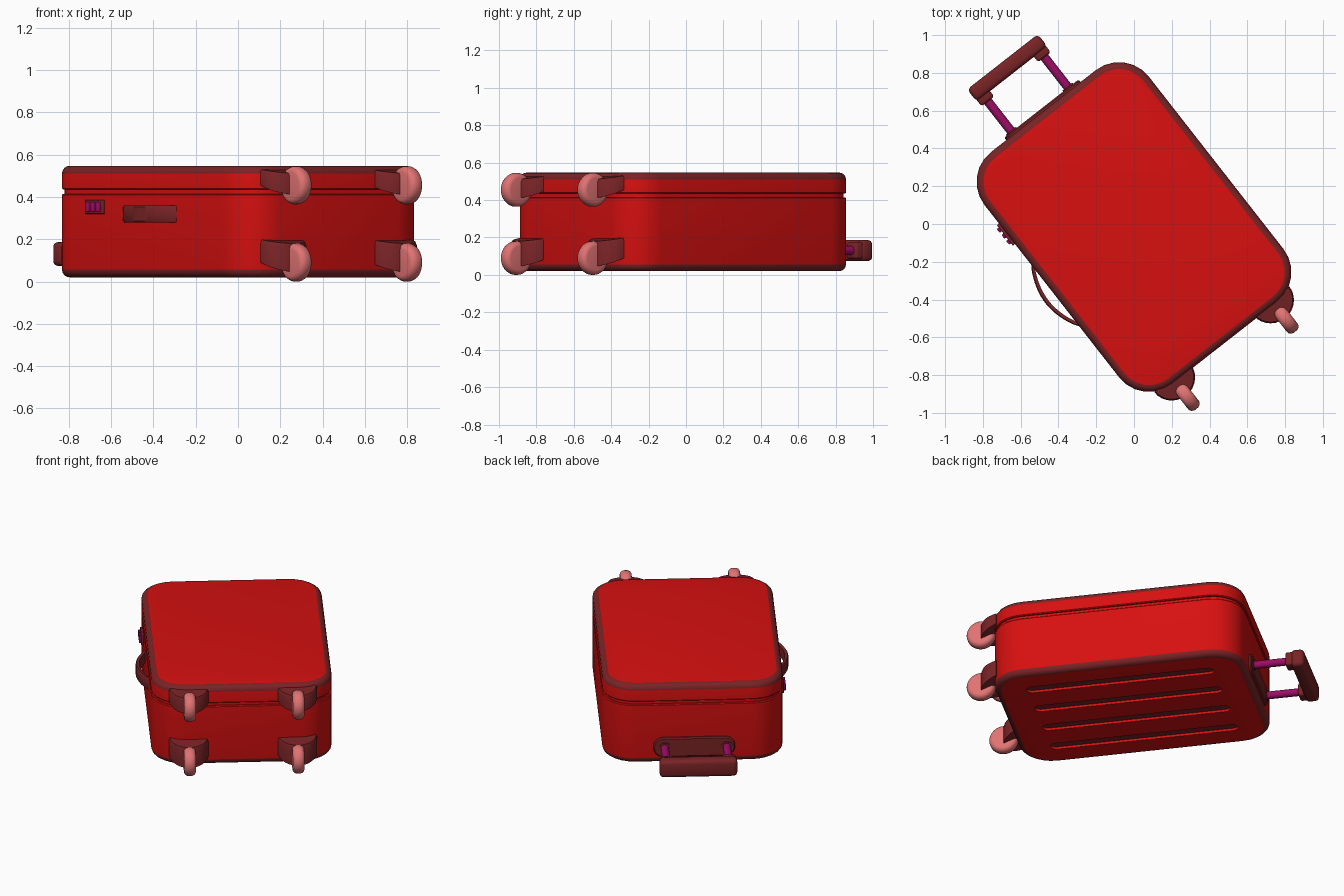
import bpy, bmesh, math
from mathutils import Matrix, Vector

if "Cube" in bpy.data.objects:
    bpy.data.objects.remove(bpy.data.objects["Cube"])

# Local frame: x runs from handle end to wheel end, y across the width
PLACE = Matrix.Translation((0, -0.016, 0)) @ Matrix.Rotation(math.radians(-52), 4, 'Z')
L, W, R = 0.779, 0.552, 0.2


def material(name, rgb):
    m = bpy.data.materials.new(name)
    m.diffuse_color = (*rgb, 1)
    m.use_nodes = True
    m.node_tree.nodes["Principled BSDF"].inputs["Base Color"].default_value = m.diffuse_color
    return m


RED = material("bright red", (0.68, 0.005, 0.005))
TRIM = material("dark red trim", (0.19, 0.017, 0.019))
PINK = material("pink wheel", (0.75, 0.17, 0.17))
PURPLE = material("magenta metal", (0.33, 0.004, 0.13))


def finish(name, bm, mat, smooth=True):
    bmesh.ops.recalc_face_normals(bm, faces=bm.faces)
    me = bpy.data.meshes.new(name)
    bm.to_mesh(me)
    bm.free()
    ob = bpy.data.objects.new(name, me)
    bpy.context.collection.objects.link(ob)
    ob.matrix_world = PLACE
    me.materials.append(mat)
    if smooth:
        shade(ob)
    return ob


def shade(ob):
    bpy.ops.object.select_all(action='DESELECT')
    ob.select_set(True)
    bpy.context.view_layer.objects.active = ob
    bpy.ops.object.shade_smooth_by_angle(angle=math.radians(35))


def loft(name, rings, mat, smooth=True):
    """Skin a list of equal-length vertex rings and cap both ends."""
    bm = bmesh.new()
    vs = [[bm.verts.new(p) for p in ring] for ring in rings]
    n = len(vs[0])
    for a, b in zip(vs, vs[1:]):
        for i in range(n):
            j = (i + 1) % n
            bm.faces.new((a[i], a[j], b[j], b[i]))
    bm.faces.new(vs[0])
    bm.faces.new(vs[-1])
    return finish(name, bm, mat, smooth)


def round_rect(hx, hy, r, n=6):
    pts = []
    for k, (sx, sy) in enumerate(((1, 1), (-1, 1), (-1, -1), (1, -1))):
        for i in range(n + 1):
            a = math.pi / 2 * (k + i / n)
            pts.append((sx * (hx - r) + r * math.cos(a), sy * (hy - r) + r * math.sin(a)))
    return pts


def box(name, center, size, mat, bevel):
    bm = bmesh.new()
    bmesh.ops.create_cube(bm, size=1, matrix=Matrix.Translation(center) @ Matrix.Diagonal((*size, 1)))
    bmesh.ops.bevel(bm, geom=bm.edges[:], offset=bevel, segments=3, profile=0.5, affect='EDGES')
    return finish(name, bm, mat)


def ring_yz(x, r, y, z, n=20):
    return [(x, y + r * math.cos(t), z + r * math.sin(t))
            for t in (2 * math.pi * i / n for i in range(n))]


# Case body: rounded outline lofted through bottom bevel, seam and top bevel
B, Z0, Z1 = 0.036, 0.02, 0.547
arc = [math.pi / 2 * i / 4 for i in range(5)]
profile = [(Z0 + B * (1 - math.sin(a)), B * (1 - math.cos(a))) for a in reversed(arc)]
profile += [(0.410, 0), (0.415, 0.005), (0.415, 0.013), (0.435, 0.013), (0.435, 0.005), (0.440, 0)]
profile += [(Z1 - B * (1 - math.sin(a)), B * (1 - math.cos(a))) for a in arc]
body = loft("case_body", [[(x, y, z) for x, y in round_rect(L - d, W - d, R - d)]
                          for z, d in profile], RED, False)

# Four long grooves cut into the underside
FLOOR = 0.036
for i in range(4):
    y0 = (i - 1.5) * 0.235
    cutter = loft("groove_cutter", [[(x, y + y0, z) for x, y in round_rect(0.585, 0.036, 0.0355, 5)]
                                    for z in (-0.02, FLOOR)], RED, False)
    mod = body.modifiers.new("groove", 'BOOLEAN')
    mod.operation, mod.solver, mod.object = 'DIFFERENCE', 'EXACT', cutter
    bpy.context.view_layer.objects.active = body
    bpy.ops.object.modifier_apply(modifier=mod.name)
    bpy.data.objects.remove(cutter)

# Trim colour on rounded rims and groove floors
body.data.materials.clear()
body.data.materials.append(RED)
body.data.materials.append(TRIM)
for p in body.data.polygons:
    z, nz = p.center.z, abs(p.normal.z)
    rim = 0.1 < nz < 0.99 and (z < 0.07 or z > 0.5)
    floor = nz > 0.99 and abs(z - FLOOR) < 0.003
    p.material_index = 1 if rim or floor else 0
shade(body)

# Wheels and their half-round housings
wheel_profile = [(-0.036, 0.064), (-0.034, 0.074), (-0.026, 0.084), (-0.012, 0.09),
                 (0.012, 0.09), (0.026, 0.084), (0.034, 0.074), (0.036, 0.064)]
for level, zc, top in (("lower", 0.09, 0.108), ("upper", 0.455, 0.075)):
    for side, y in (("left", -0.332), ("right", 0.332)):
        loft(f"{level}_{side}_wheel",
             [[(0.872 + r * math.cos(t), y + d, zc + r * math.sin(t))
               for t in (2 * math.pi * i / 32 for i in range(32))] for d, r in wheel_profile], PINK)
        plan = [(math.cos(a), math.sin(a)) for a in (math.pi * (i / 14 - 0.5) for i in range(15))]
        rings = []
        for s, up in ((1, 0), (1, 0.85), (0.94, 1)):
            rings.append([(0.755 + 0.118 * s * c, y + 0.122 * s * k,
                           zc + (1 - up) * (0.0 - 0.045 * c) + up * (top - 0.018 * c))
                          for c, k in plan])
        loft(f"{level}_{side}_wheel_housing", rings, TRIM)

# Pull handle: base plate, two rods and a grip with short sockets
HZ = 0.13
loft("handle_base_plate", [[(x, p, HZ + q) for p, q in round_rect(0.25 - d, 0.064 - d, 0.06 - d)]
                           for x, d in ((-0.77, 0), (-0.789, 0), (-0.796, 0.007))], TRIM)
box("handle_grip", (-1.077, -0.01, HZ), (0.082, 0.475, 0.114), TRIM, 0.024)
for side, y in (("left", -0.2), ("right", 0.18)):
    loft(f"handle_rod_{side}", [ring_yz(x, 0.024, y, HZ) for x in (-1.05, -0.78)], PURPLE)
    loft(f"rod_collar_{side}", [ring_yz(x, 0.034, y, HZ) for x in (-0.803, -0.78)], TRIM)
    box(f"grip_socket_{side}", (-1.035, y, HZ), (0.07, 0.085, 0.09), TRIM, 0.014)

# Carry strap bowed out from the long side
rings = []
for i in range(21):
    t = i / 20
    x = 0.03 + 0.205 * (2 * t - 1)
    yo = -0.552 - 0.066 * math.sin(math.pi * t) ** 0.8
    rings.append([(x, yo + 0.022, 0.284), (x, yo + 0.005, 0.280), (x, yo, 0.287),
                  (x, yo, 0.353), (x, yo + 0.005, 0.360), (x, yo + 0.022, 0.356)])
loft("carry_strap", rings, TRIM)

# Combination lock with three dials
box("lock_plate", (-0.386, -0.553, 0.353), (0.138, 0.026, 0.066), TRIM, 0.004)
for i in (-1, 0, 1):
    box(f"lock_dial_{i + 2}", (-0.386 + i * 0.04, -0.566, 0.353), (0.026, 0.026, 0.046), PURPLE, 0.005)
